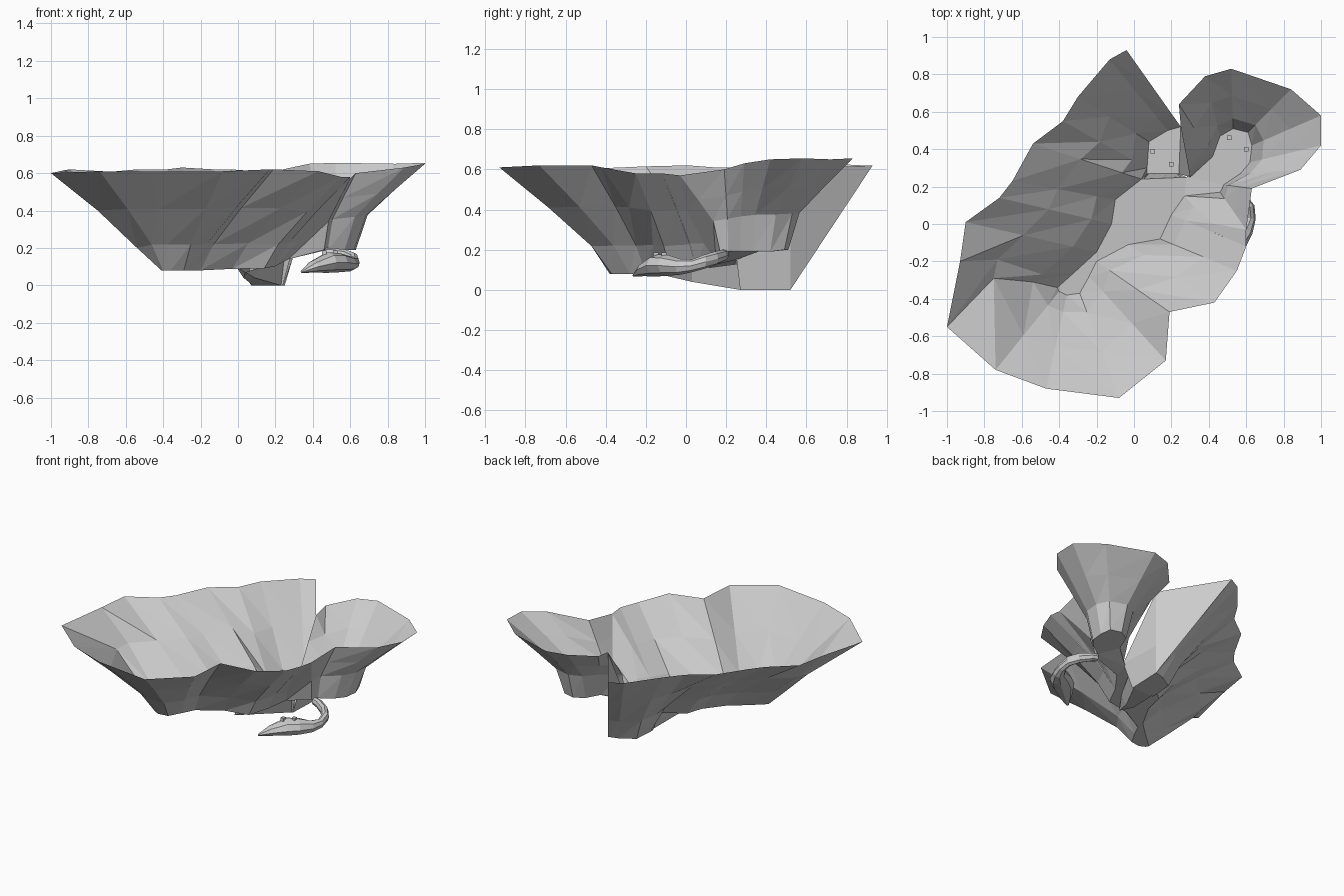
import bpy, math
from mathutils import Vector


def make(name, verts, faces):
    me = bpy.data.meshes.new(name)
    me.from_pydata([tuple(v) for v in verts], [], faces)
    me.update()
    ob = bpy.data.objects.new(name, me)
    bpy.context.collection.objects.link(ob)
    return ob


def floor_z(y):
    """Main floor rises gently northward, then drops into the north chamber."""
    return 0.0 if y > 0.25 else 0.08 + max(0, y + 0.2) * 0.09


def wall(name, cols, profile, fixed={}):
    """Flared sheet: columns run from a base point to a rim point; fixed = {(col, level): point}."""
    verts, faces = [], []
    n = len(profile)
    for i, (rx, ry, rz, bx, by, bz) in enumerate(cols):
        for j, (t, f) in enumerate(profile):
            p = (bx + (rx - bx) * t, by + (ry - by) * t, bz + (rz - bz) * f)
            verts.append(fixed.get((i, j), p))
    for i in range(len(cols) - 1):
        for j in range(n - 1):
            a, b = i * n + j, (i + 1) * n + j
            faces += [(a, b, b + 1), (a, b + 1, a + 1)]
    return make(name, verts, faces)


def with_floor(cols):
    return [c + (floor_z(c[4]),) for c in cols]


# Cave walls: rim x, y, z, then base x, y
west = with_floor([
    (-.04, .93, .62, .25, .52), (-.13, .88, .62, .18, .50), (-.30, .68, .63, .08, .44),
    (-.38, .55, .62, .07, .30), (-.54, .43, .62, .04, .24), (-.65, .23, .61, -.10, .13),
    (-.72, .14, .61, -.12, .0), (-.90, .01, .62, -.20, -.15), (-.93, -.20, .615, -.32, -.26),
    (-1.0, -.55, .60, -.41, -.34)])
south = with_floor([
    (-1.0, -.55, .60, -.41, -.34), (-.74, -.78, .61, -.40, -.36), (-.47, -.88, .61, -.36, -.38),
    (-.08, -.93, .61, -.29, -.37), (.17, -.73, .62, -.24, -.28), (.19, -.47, .62, -.20, -.20),
    (.43, -.42, .61, -.03, -.11), (.55, -.25, .58, .14, -.08), (.60, -.12, .58, .20, .05)])
profile = [(0, 0), (.18, .26), (.56, .62), (1, 1)]
valley = [(-.54, -.31, .20), (-.75, -.29, .40)]
wall("west_wall", west, profile, {(9, 1): valley[0], (9, 2): valley[1],
                                  (8, 1): (-.49, -.27, .21), (8, 2): (-.73, -.19, .41)})
wall("south_wall", south, profile, {(0, 1): valley[0], (0, 2): valley[1]})

# Wall above the passage, carried on to the side room
wall("passage_wall", [(.60, -.12, .58, .20, .05, floor_z(.05)), (.60, -.12, .58, .27, .15, .14),
                      (.60, -.03, .57, .46, .17, .19), (.63, .19, .60, .48, .21, .19)],
     [(0, 0), (.17, .4), (.55, .68), (1, 1)],
     {(0, 1): (.272, .019, .23), (0, 2): (.424, -.045, .4),
      (1, 1): (.32, .09, .23), (1, 2): (.43, .0, .4)})

# Side room
room = [(.63, .19, .60, .48, .21, .19), (.89, .29, .63, .57, .27, .19),
        (1.0, .42, .65, .62, .33, .19), (1.0, .58, .655, .63, .42, .19),
        (.84, .72, .65, .61, .49, .20), (.52, .83, .655, .53, .51, .20),
        (.38, .79, .65, .46, .47, .20), (.24, .64, .62, .42, .36, .19),
        (.25, .52, .60, .30, .25, .17)]
wall("side_room_wall", room, [(0, 0), (.17, .4), (.55, .68), (1, 1)])
make("side_room_floor", [c[3:] for c in room[:8]], [tuple(range(8))])

# Main floor strip joining both wall bases
base = [c[3:] for c in west[4:]] + [c[3:] for c in south[1:]] + [(.27, .15, .14), (.28, .25, .15)]
make("main_floor", base, [tuple(range(len(base)))])

# Lower north chamber: floor and the step up to the main floor
pit = [c[3:] for c in west[:4]] + [(.07, .27, 0), (.24, .27, 0), (.04, .24, .12), (.28, .25, .15)]
make("north_chamber", pit, [(0, 1, 2, 3, 4, 5), (3, 6, 4), (4, 6, 7, 5)])

# Sunken channel from the main floor down to the north chamber
make("sunken_channel", [(.04, -.10, .07), (-.01, .03, .10), (.03, .03, .04), (.09, .03, .04), (.13, .03, .10),
                        (.06, .26, .12), (.08, .27, 0), (.23, .27, 0), (.25, .26, .13)],
     [(0, 1, 2), (0, 2, 3), (0, 3, 4), (1, 5, 6, 2), (2, 6, 7, 3), (3, 7, 8, 4)])

# Passage ramp to the side room
ramp = [(.27, .15, .14), (.28, .25, .15), (.46, .17, .19), (.48, .21, .19), (.42, .36, .19)]
make("passage_ramp", ramp, [(0, 2, 3, 1), (1, 3, 4)])

# Upright divider between the two rooms, and the end wall closing the main room
make("divider_wall", [(.25, .52, .0), (.24, .27, .0), (.30, .25, .17), (.25, .52, .20), (.25, .52, .60)],
     [(0, 1, 2, 3), (3, 2, 4)])
make("end_wall", [(-.04, .93, .62), (.25, .52, .0), (.25, .52, .60)], [(0, 1, 2)])

# Low burrow with a tunnel curling up to the side room: x, y, z, half width, half height
path = [(.34, -.26, .072, .008, .006), (.40, -.21, .10, .045, .032), (.48, -.14, .122, .075, .055),
        (.54, -.09, .122, .07, .052), (.60, -.03, .115, .04, .04), (.625, .03, .12, .026, .032),
        (.62, .09, .14, .026, .035), (.58, .14, .155, .026, .035), (.51, .18, .17, .026, .03),
        (.47, .19, .175, .026, .025)]
SIDES = 8
verts, faces = [], []
for i, (x, y, z, w, h) in enumerate(path):
    p, q = path[max(i - 1, 0)], path[min(i + 1, len(path) - 1)]
    d = Vector((q[0] - p[0], q[1] - p[1], 0)).normalized()
    side = Vector((d.y, -d.x, 0))
    for k in range(SIDES):
        a = 2 * math.pi * k / SIDES
        verts.append(Vector((x, y, z)) + side * w * math.cos(a) + Vector((0, 0, h * math.sin(a))))
for i in range(len(path) - 1):
    for k in range(SIDES):
        k2 = (k + 1) % SIDES
        faces.append((i * SIDES + k, i * SIDES + k2, (i + 1) * SIDES + k2, (i + 1) * SIDES + k))
faces.append(tuple(range(SIDES)))
make("burrow_tunnel", verts, faces)

# Small marker pegs on the floors and burrow
for x, y, z in [(.10, .39, .02), (.20, .32, .02), (.51, .46, .21), (.60, .40, .21),
                (.46, -.15, .175), (.52, -.11, .175)]:
    bpy.ops.mesh.primitive_cube_add(size=.024, location=(x, y, z))
    bpy.context.object.name = "peg"
